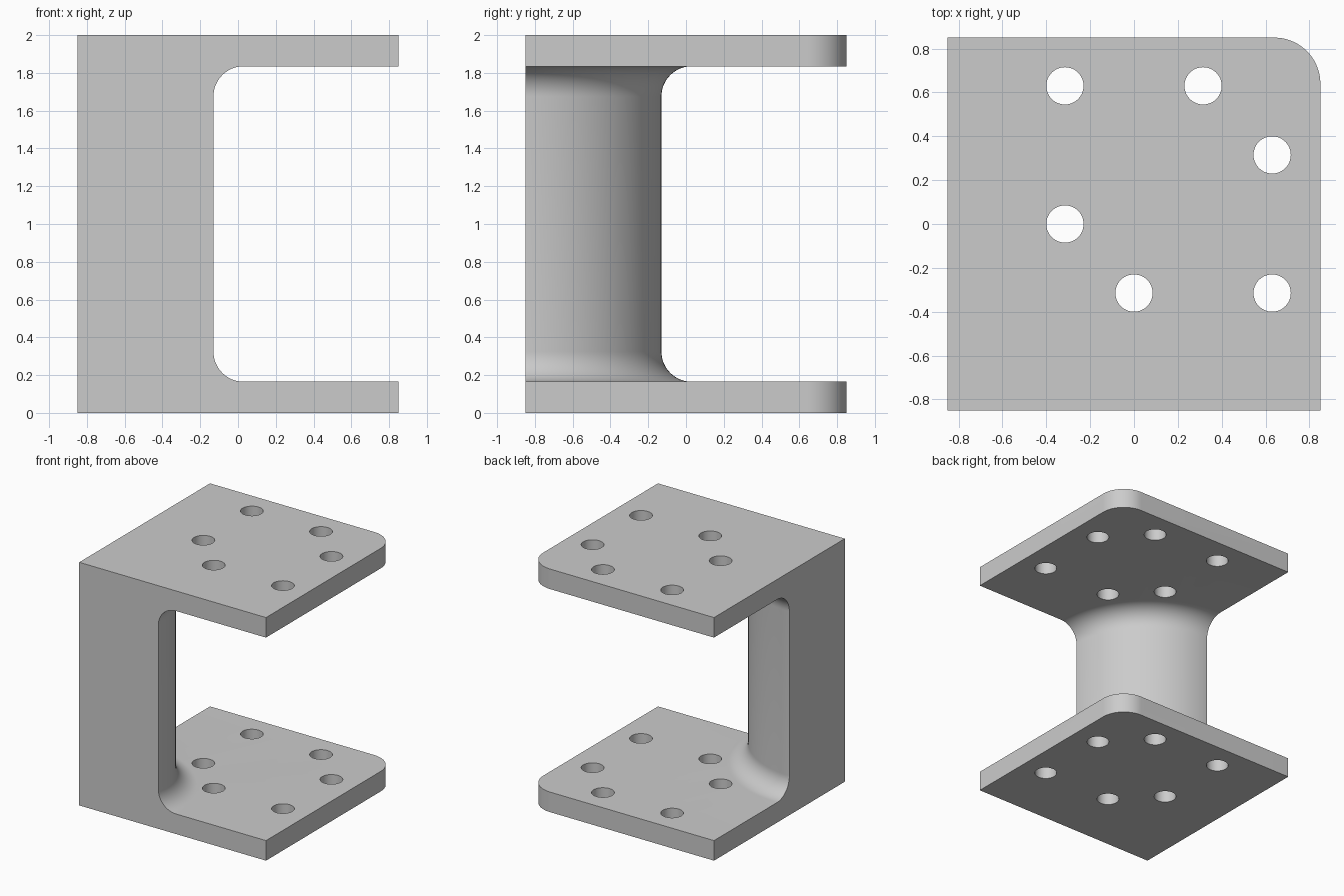
import bpy, bmesh
from math import pi, sin, cos, radians
from mathutils import Matrix, Vector

HALF, HEIGHT, PLATE = 0.85, 2.0, 0.165
COLUMN_R, FILLET, CORNER_R, HOLE_R = 0.72, 0.16, 0.21, 0.085
CORNER = Vector((-HALF, -HALF, 0))
PITCH = 0.315
HOLES = [(-1, 2), (1, 2), (2, 1), (-1, 0), (0, -1), (2, -1)]

cube = bpy.data.objects.get("Cube")
if cube:
    bpy.data.objects.remove(cube, do_unlink=True)

grey = bpy.data.materials.new("plain grey")
grey.use_nodes = True
colour = (0.6, 0.6, 0.6, 1)
grey.diffuse_color = colour
grey.node_tree.nodes["Principled BSDF"].inputs["Base Color"].default_value = colour


def make_object(name, bm):
    bmesh.ops.recalc_face_normals(bm, faces=bm.faces)
    mesh = bpy.data.meshes.new(name)
    bm.to_mesh(mesh)
    bm.free()
    mesh.materials.append(grey)
    obj = bpy.data.objects.new(name, mesh)
    bpy.context.collection.objects.link(obj)
    return obj


def arc(cx, cy, r, start, end, steps):
    angles = [radians(start + (end - start) * i / steps) for i in range(steps + 1)]
    return [(cx + r * cos(a), cy + r * sin(a)) for a in angles]


# Full block with one rounded vertical corner
bm = bmesh.new()
inner = HALF - CORNER_R
outline = [(-HALF, -HALF), (HALF, -HALF)]
outline += arc(inner, inner, CORNER_R, 0, 90, 24) + [(-HALF, HALF)]
base = bm.faces.new([bm.verts.new((x, y, 0)) for x, y in outline])
top = bmesh.ops.extrude_face_region(bm, geom=[base])["geom"]
bmesh.ops.translate(bm, vec=(0, 0, HEIGHT),
                    verts=[v for v in top if isinstance(v, bmesh.types.BMVert)])
bracket = make_object("bracket", bm)

# Gap between the plates: a ring around the filleted quarter column
bm = bmesh.new()
low, high = PLATE, HEIGHT - PLATE
r = COLUMN_R + FILLET
profile = [(3, low)] + arc(r, low + FILLET, FILLET, 270, 180, 16)
profile += arc(r, high - FILLET, FILLET, 180, 90, 16) + [(3, high)]
segments = 160
turn = 2 * pi / segments
rings = []
for i in range(segments):
    rot = Matrix.Rotation((i + 0.5) * turn, 3, "Z")
    rings.append([bm.verts.new(CORNER + rot @ Vector((x, 0, z))) for x, z in profile])
for a, b in zip(rings, rings[1:] + rings[:1]):
    for j in range(len(profile)):
        k = (j + 1) % len(profile)
        bm.faces.new((a[j], b[j], b[k], a[k]))
gap = make_object("gap_cutter", bm)

# Bolt holes through both plates
bm = bmesh.new()
for x, y in HOLES:
    bmesh.ops.create_cone(
        bm, cap_ends=True, segments=48, radius1=HOLE_R, radius2=HOLE_R, depth=HEIGHT + 1,
        matrix=Matrix.Translation((x * PITCH, y * PITCH, HEIGHT / 2)))
bolts = make_object("hole_cutter", bm)

# Cut, then drop the cutters
bpy.ops.object.select_all(action="DESELECT")
bracket.select_set(True)
bpy.context.view_layer.objects.active = bracket
for cutter in (gap, bolts):
    cutter.hide_render = True
    mod = bracket.modifiers.new("cut", "BOOLEAN")
    mod.operation, mod.solver, mod.object = "DIFFERENCE", "EXACT", cutter
    bpy.ops.object.modifier_apply(modifier=mod.name)
    bpy.data.objects.remove(cutter, do_unlink=True)

bpy.ops.object.shade_smooth_by_angle(angle=radians(30))
